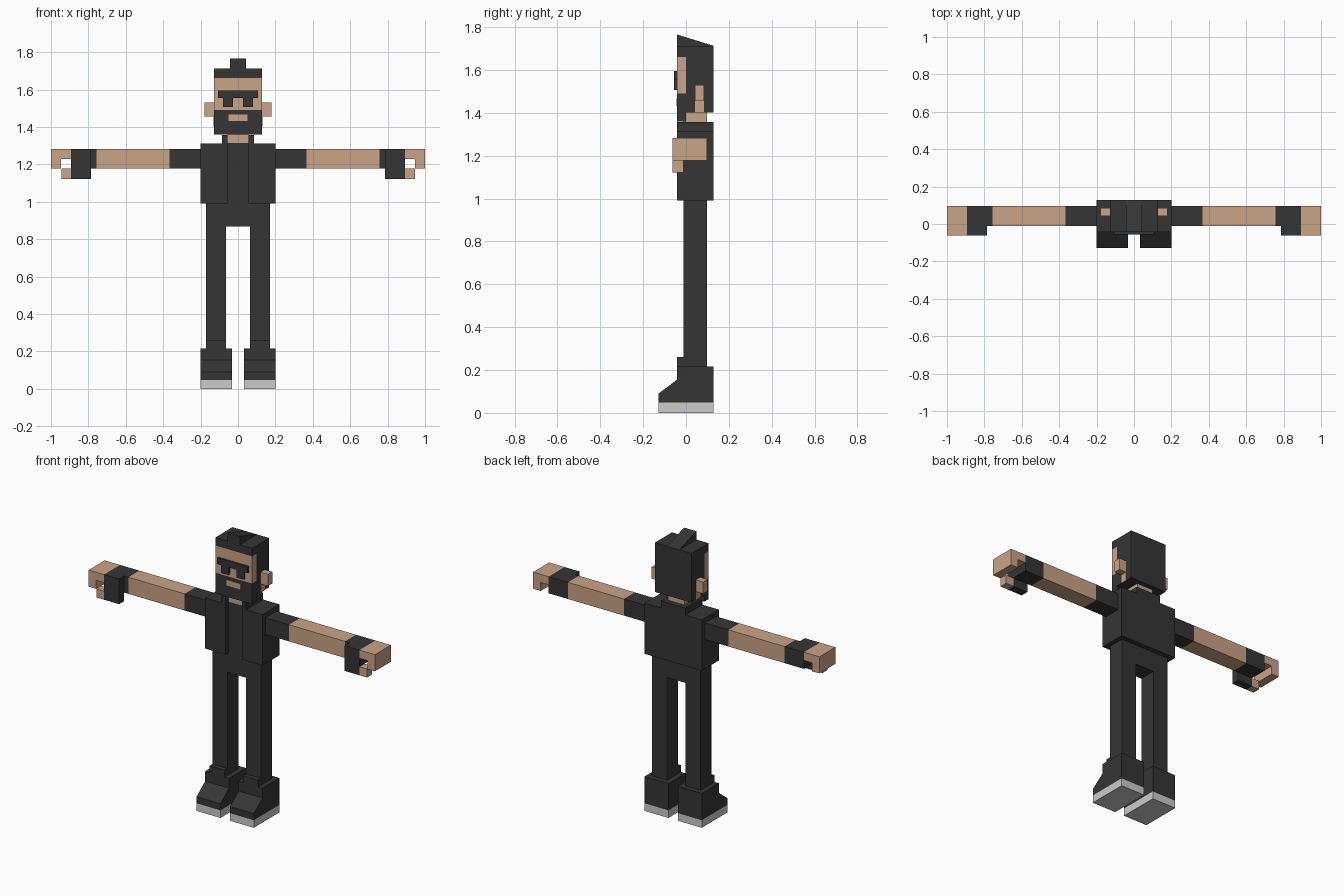
import bpy, bmesh

if "Cube" in bpy.data.objects:
    bpy.data.objects.remove(bpy.data.objects["Cube"])


def material(name, rgb):
    m = bpy.data.materials.new(name)
    m.diffuse_color = (*rgb, 1)
    m.use_nodes = True
    m.node_tree.nodes["Principled BSDF"].inputs["Base Color"].default_value = m.diffuse_color
    return m


DARK = material("charcoal", (0.036, 0.036, 0.036))
SKIN = material("skin", (0.59, 0.37, 0.24))
SOLE = material("light grey", (0.60, 0.60, 0.60))


def prism(name, mat, x, profile):
    """Extrude a (y, z) profile along x from x[0] to x[1]."""
    bm = bmesh.new()
    face = bm.faces.new([bm.verts.new((x[0], y, z)) for y, z in profile])
    ext = bmesh.ops.extrude_face_region(bm, geom=[face])["geom"]
    verts = [v for v in ext if isinstance(v, bmesh.types.BMVert)]
    bmesh.ops.translate(bm, verts=verts, vec=(x[1] - x[0], 0, 0))
    bmesh.ops.recalc_face_normals(bm, faces=bm.faces)
    mesh = bpy.data.meshes.new(name)
    bm.to_mesh(mesh)
    bm.free()
    mesh.materials.append(mat)
    obj = bpy.data.objects.new(name, mesh)
    bpy.context.collection.objects.link(obj)
    return obj


def box(name, mat, x, y, z):
    return prism(name, mat, x, [(y[0], z[0]), (y[1], z[0]), (y[1], z[1]), (y[0], z[1])])


def pair(name, mat, x, *rest):
    """Build a part on both sides of x = 0; rest is a profile or y and z ranges."""
    build = prism if len(rest) == 1 else box
    build("left_" + name, mat, x, *rest)
    build("right_" + name, mat, (-x[1], -x[0]), *rest)


BODY = (-0.012, 0.097)   # depth of limbs and waist
FRONT, BACK = -0.042, 0.128

# Shoes and legs
pair("sole", SOLE, (0.033, 0.20), (-0.128, BACK), (0, 0.048))
pair("shoe", DARK, (0.033, 0.20),
     [(-0.128, 0.048), (BACK, 0.048), (BACK, 0.217), (FRONT, 0.217), (FRONT, 0.155), (-0.128, 0.09)])
pair("shoe_tongue", DARK, (0.065, 0.17), (FRONT, BODY[0]), (0.217, 0.26))
pair("leg", DARK, (0.065, 0.17), BODY, (0.2, 0.867))
box("hips", DARK, (-0.17, 0.17), BODY, (0.867, 0.992))

# Torso with an open jacket over a shirt
box("shirt", DARK, (-0.057, 0.057), BODY, (0.992, 1.315))
pair("jacket_side", DARK, (0.057, 0.20), (FRONT, BACK), (0.992, 1.313))
box("jacket_back", DARK, (-0.057, 0.057), (BODY[1], BACK), (0.992, 1.313))
pair("collar_side", DARK, (0.057, 0.085), (FRONT, BACK), (1.313, 1.357))
box("collar_back", DARK, (-0.057, 0.057), (BODY[1], BACK), (1.313, 1.357))
box("neck", SKIN, (-0.057, 0.057), BODY, (1.315, 1.402))

# Arms
ARM_Z = (1.177, 1.282)
HAND_Y = (-0.062, BODY[1])
THUMB_Y, THUMB_Z = (-0.062, BODY[0]), (1.123, 1.177)
pair("sleeve", DARK, (0.20, 0.365), BODY, ARM_Z)
pair("forearm", SKIN, (0.365, 0.757), BODY, ARM_Z)

# Gloves with bare curled fingers and thumb
pair("glove_cuff", DARK, (0.757, 0.787), BODY, ARM_Z)
pair("glove_palm", DARK, (0.787, 0.892), HAND_Y, ARM_Z)
pair("glove_thumb", DARK, (0.787, 0.892), THUMB_Y, THUMB_Z)
pair("fingers", SKIN, (0.892, 1.0), HAND_Y, (1.23, 1.282))
pair("fingertips", SKIN, (0.947, 1.0), HAND_Y, (1.177, 1.23))
pair("thumb", SKIN, (0.892, 0.945), THUMB_Y, THUMB_Z)

# Head: hair, face and beard
HEAD_X = (-0.128, 0.128)
box("hair_back", DARK, HEAD_X, (0, BACK), (1.402, 1.662))
box("hair_top", DARK, HEAD_X, (FRONT, BACK), (1.662, 1.713))
prism("hair_tuft", DARK, (-0.043, 0.043), [(FRONT, 1.713), (BACK, 1.713), (FRONT, 1.766)])
box("face", SKIN, HEAD_X, (FRONT, 0), (1.49, 1.662))
box("beard", DARK, HEAD_X, (FRONT, 0), (1.36, 1.49))
box("mouth", SKIN, (-0.05, 0.05), (FRONT - 0.002, FRONT), (1.432, 1.467))
pair("ear", SKIN, (0.128, 0.18), (0.042, 0.085), (1.456, 1.53))
pair("ear_base", SKIN, (0.128, 0.13), (0.042, 0.085), (1.402, 1.456))

# Sunglasses
GLASSES_Y = (-0.056, FRONT)
box("glasses_bar", DARK, (-0.107, 0.107), GLASSES_Y, (1.556, 1.595))
pair("glasses_lens", DARK, (0.027, 0.08), GLASSES_Y, (1.507, 1.556))
